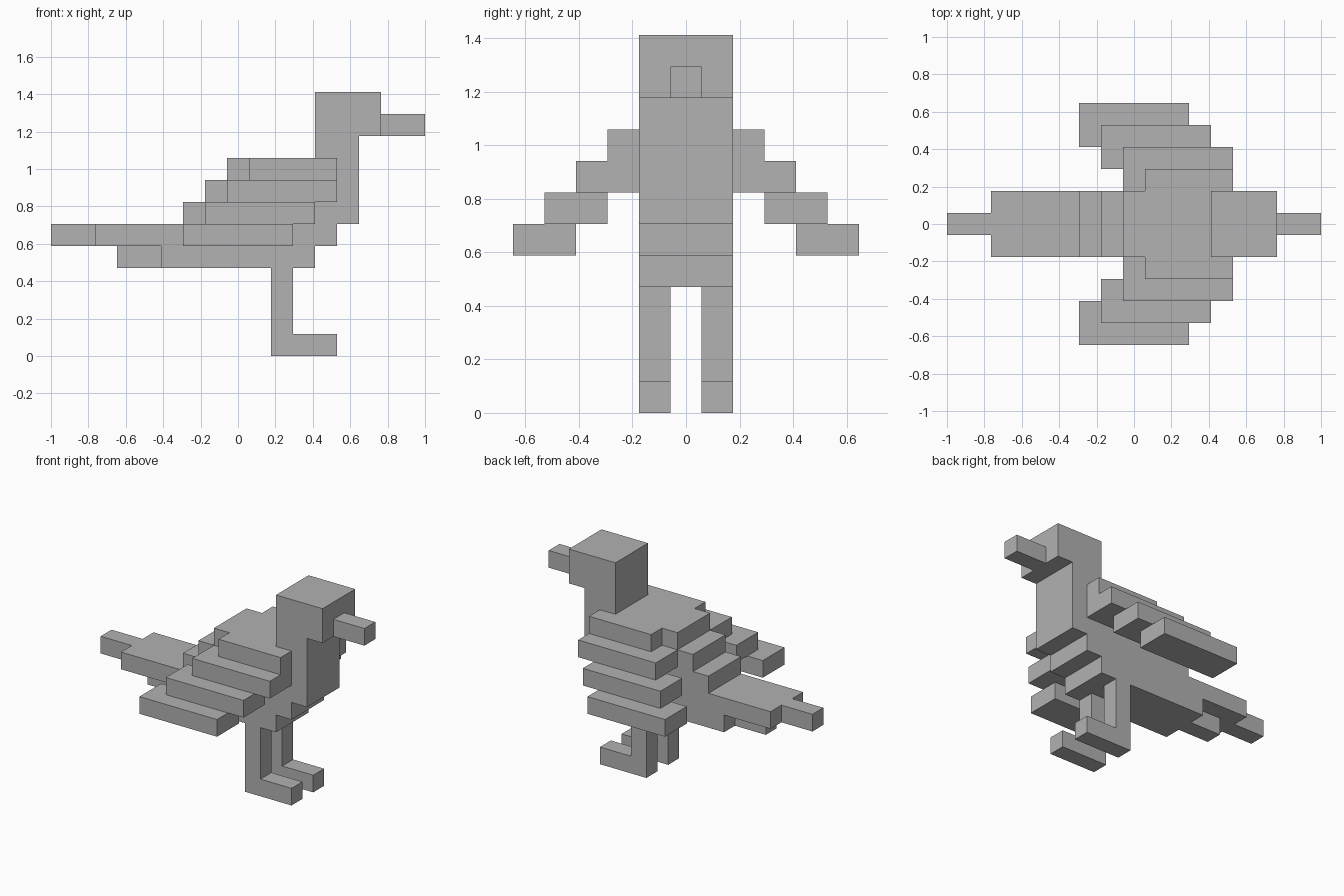
import bpy
import bmesh

cube = bpy.data.objects.get("Cube")
if cube:
    bpy.data.objects.remove(cube, do_unlink=True)

UNIT = 2 / 17  # one block; x and z are counted in blocks from the tail tip and floor

grey = bpy.data.materials.new("plain grey")
grey.use_nodes = True
GREY = (0.445, 0.445, 0.445, 1)
grey.diffuse_color = GREY
grey.node_tree.nodes["Principled BSDF"].inputs["Base Color"].default_value = GREY


def slab(name, profile, y0, y1):
    """Extrude a side profile of (x, z) block corners from y0 to y1."""
    bm = bmesh.new()
    corners = [bm.verts.new((x * UNIT - 1, y0 * UNIT, z * UNIT)) for x, z in profile]
    side = bm.faces.new(corners)
    moved = bmesh.ops.extrude_face_region(bm, geom=[side])["geom"]
    verts = [v for v in moved if isinstance(v, bmesh.types.BMVert)]
    bmesh.ops.translate(bm, verts=verts, vec=(0, (y1 - y0) * UNIT, 0))
    bmesh.ops.recalc_face_normals(bm, faces=bm.faces)
    mesh = bpy.data.meshes.new(name)
    bm.to_mesh(mesh)
    bm.free()
    mesh.materials.append(grey)
    obj = bpy.data.objects.new(name, mesh)
    bpy.context.collection.objects.link(obj)
    return obj


def box(name, x0, x1, z0, z1, y0, y1):
    return slab(name, [(x0, z0), (x1, z0), (x1, z1), (x0, z1)], y0, y1)


# Body with broad tail, stepped back, neck and head
slab("body_and_head", [
    (5, 4), (12, 4), (12, 5), (13, 5), (13, 6), (14, 6), (14, 10),
    (15, 10), (15, 12), (12, 12), (12, 9), (8, 9), (8, 8), (7, 8),
    (7, 7), (6, 7), (6, 6), (2, 6), (2, 5), (5, 5)], -1.5, 1.5)

# Narrow centre pieces
box("beak", 15, 17, 10, 11, -0.5, 0.5)
box("tail_tip", 0, 2, 5, 6, -0.5, 0.5)
box("under_tail", 3, 5, 4, 5, -0.5, 0.5)

# Wing layers, top to bottom: x start, x end, bottom z, inner y, outer y
feathers = [
    (9, 13, 8, 1.5, 2.5),
    (8, 13, 7, 1.5, 3.5),
    (7, 12, 6, 2.5, 4.5),
    (6, 11, 5, 3.5, 5.5),
]
leg = [(10, 0), (13, 0), (13, 1), (11, 1), (11, 4), (10, 4)]

# Mirrored wings and legs
for side, s in (("front", -1), ("back", 1)):
    for i, (x0, x1, z, inner, outer) in enumerate(feathers, 1):
        box(f"{side}_wing_layer_{i}", x0, x1, z, z + 1, s * inner, s * outer)
    slab(f"{side}_leg_and_foot", leg, s * 0.5, s * 1.5)
